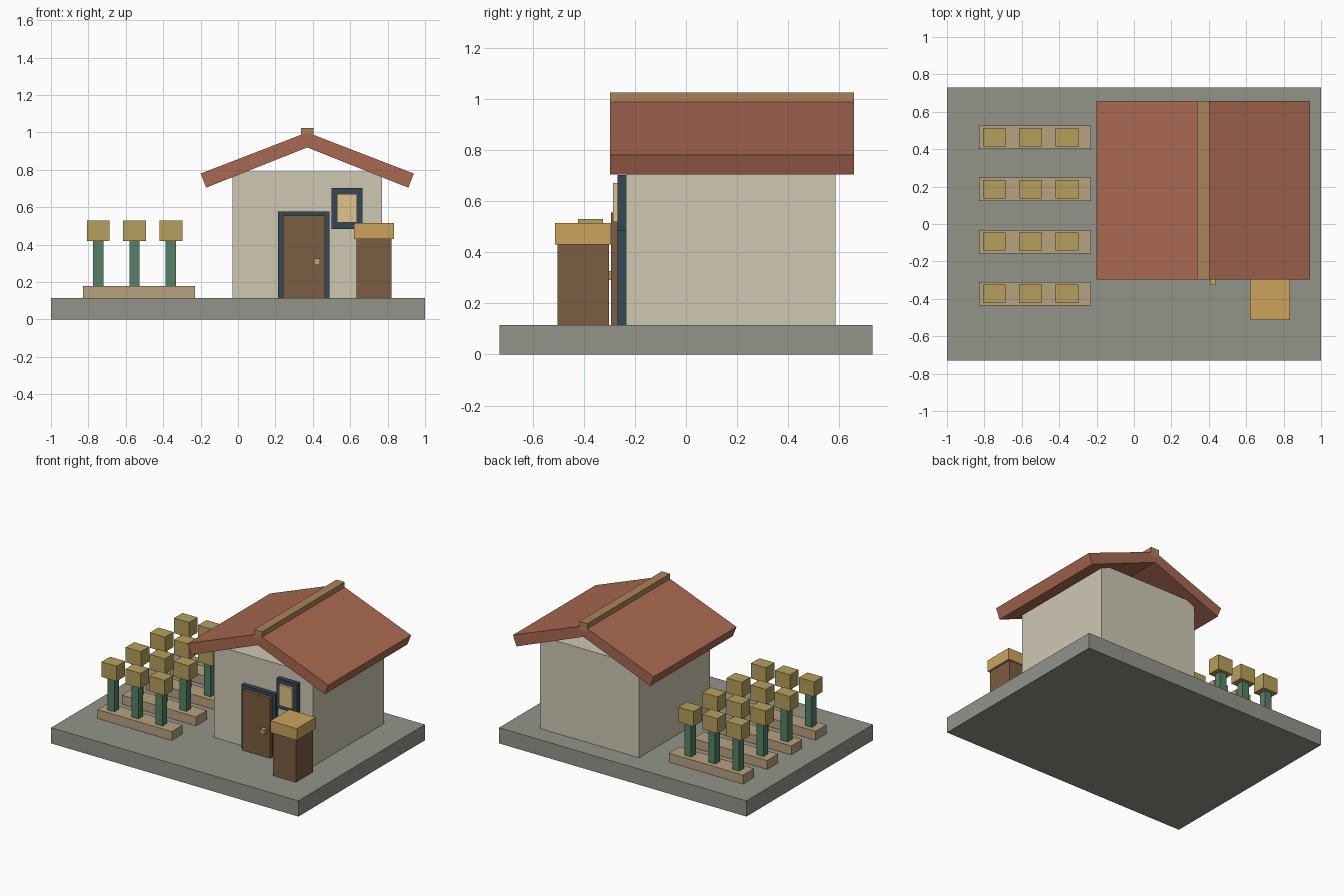
import bpy, bmesh

if "Cube" in bpy.data.objects:
    bpy.data.objects.remove(bpy.data.objects["Cube"])


def material(name, rgb):
    m = bpy.data.materials.new(name)
    m.diffuse_color = (*rgb, 1)
    m.use_nodes = True
    m.node_tree.nodes["Principled BSDF"].inputs["Base Color"].default_value = m.diffuse_color
    return m


STONE = material("stone", (0.29, 0.30, 0.26))
PLASTER = material("plaster", (0.62, 0.58, 0.45))
TILE = material("roof_tile", (0.40, 0.14, 0.085))
RIDGE = material("ridge_wood", (0.40, 0.23, 0.10))
NAVY = material("navy_trim", (0.035, 0.065, 0.09))
WOOD = material("dark_wood", (0.20, 0.11, 0.055))
GOLD = material("straw_gold", (0.60, 0.37, 0.11))
GLASS = material("window_glow", (0.75, 0.55, 0.25))
SOIL = material("bed_soil", (0.48, 0.36, 0.22))
STEM = material("stem_green", (0.09, 0.22, 0.13))
GRAIN = material("grain", (0.47, 0.35, 0.11))


def finish(bm, name, mat):
    bmesh.ops.recalc_face_normals(bm, faces=bm.faces)
    mesh = bpy.data.meshes.new(name)
    bm.to_mesh(mesh)
    bm.free()
    mesh.materials.append(mat)
    ob = bpy.data.objects.new(name, mesh)
    bpy.context.collection.objects.link(ob)
    return ob


def box(name, mat, x, y, z):
    """Box from (min, max) ranges on each axis."""
    bm = bmesh.new()
    bmesh.ops.create_cube(bm, size=1)
    for v in bm.verts:
        v.co = [r[0] if c < 0 else r[1] for c, r in zip(v.co, (x, y, z))]
    return finish(bm, name, mat)


def prism(name, mat, profile, y0, y1):
    """Extrude an x/z profile along y."""
    bm = bmesh.new()
    face = bm.faces.new([bm.verts.new((x, y0, z)) for x, z in profile])
    ext = bmesh.ops.extrude_face_region(bm, geom=[face])["geom"]
    bmesh.ops.translate(bm, vec=(0, y1 - y0, 0),
                        verts=[g for g in ext if isinstance(g, bmesh.types.BMVert)])
    return finish(bm, name, mat)


def span(centre, size):
    return (centre - size / 2, centre + size / 2)


G = 0.115  # top of the base slab

# Base and house body
box("base_slab", STONE, (-1, 1), (-0.73, 0.73), (0, G))
box("house_walls", PLASTER, (-0.03, 0.77), (-0.235, 0.585), (G, 0.79))

# Roof: two sloped slabs meeting at the ridge
CX = 0.37
for side, s in (("left", -1), ("right", 1)):
    prism(f"roof_{side}", TILE,
          [(CX, 0.92), (CX + s * 0.54, 0.705), (CX + s * 0.57, 0.78), (CX, 1.0)],
          -0.298, 0.657)
box("roof_ridge", RIDGE, span(CX, 0.066), (-0.298, 0.657), (0.965, 1.025))

# Door and window
box("door_frame", NAVY, (0.215, 0.49), (-0.268, -0.232), (G, 0.578))
box("door", WOOD, (0.24, 0.465), (-0.293, -0.25), (G, 0.555))
box("door_knob", GOLD, (0.407, 0.438), (-0.325, -0.29), (0.292, 0.327))
box("window_frame", NAVY, (0.5, 0.665), (-0.268, -0.232), (0.485, 0.703))
box("window_pane", GLASS, (0.53, 0.635), (-0.286, -0.26), (0.518, 0.67))

# Storage bin beside the door
box("bin_body", WOOD, span(0.727, 0.185), (-0.502, -0.302), (G, 0.43))
box("bin_lid", GOLD, span(0.727, 0.215), (-0.512, -0.294), (0.43, 0.515))

# Four crop beds with three plants each
for row in range(4):
    y = -0.373 + row * 0.279
    box(f"crop_bed_{row}", SOIL, (-0.83, -0.23), span(y, 0.126), (G, 0.18))
    for col in range(3):
        x = -0.747 + col * 0.194
        box(f"stem_{row}_{col}", STEM, span(x, 0.055), span(y, 0.055), (0.17, 0.42))
        box(f"grain_head_{row}_{col}", GRAIN, span(x, 0.122), span(y, 0.098), (0.42, 0.53))
